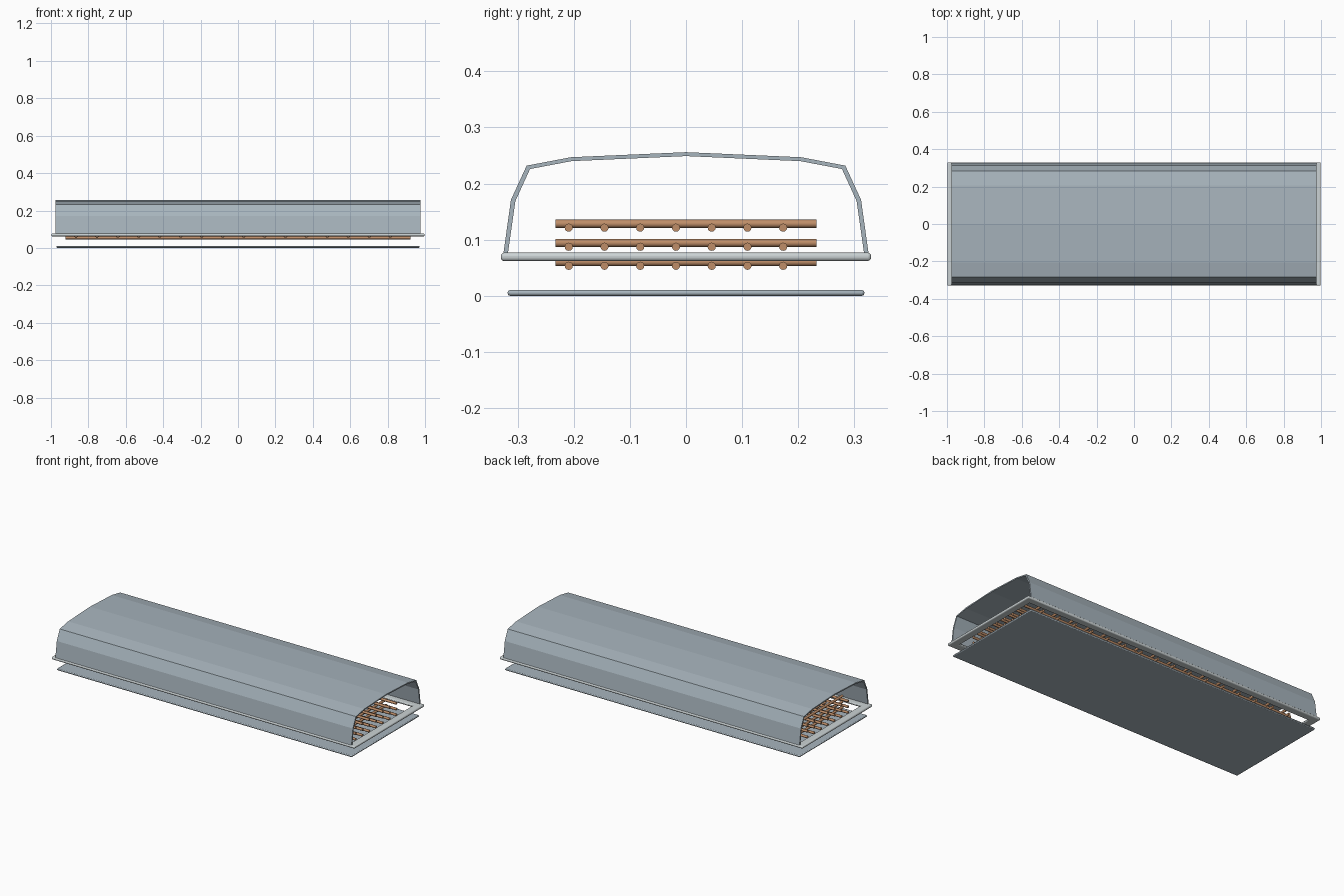
import bpy, bmesh, math

if "Cube" in bpy.data.objects:
    bpy.data.objects.remove(bpy.data.objects["Cube"])


def material(name, rgb):
    m = bpy.data.materials.new(name)
    m.diffuse_color = (*rgb, 1)
    m.use_nodes = True
    m.node_tree.nodes["Principled BSDF"].inputs["Base Color"].default_value = m.diffuse_color
    return m


STEEL = material("blue grey steel", (0.39, 0.46, 0.51))
PALE = material("pale grey trim", (0.60, 0.65, 0.66))
COPPER = material("copper", (0.52, 0.27, 0.14))


def finish(name, bm, mat, smooth=None):
    bmesh.ops.recalc_face_normals(bm, faces=bm.faces[:])
    me = bpy.data.meshes.new(name)
    bm.to_mesh(me)
    bm.free()
    ob = bpy.data.objects.new(name, me)
    bpy.context.collection.objects.link(ob)
    me.materials.append(mat)
    if smooth:
        bpy.ops.object.select_all(action='DESELECT')
        ob.select_set(True)
        bpy.context.view_layer.objects.active = ob
        bpy.ops.object.shade_smooth_by_angle(angle=math.radians(smooth))
    return ob


def add_bevel(ob, width, segments):
    b = ob.modifiers.new("rounded edges", 'BEVEL')
    b.width, b.segments = width, segments
    b.limit_method = 'ANGLE'


# Arched cover: thin open-ended shell extruded along x
outer = [(-.327, .064), (-.312, .171), (-.284, .232), (-.205, .247), (0, .256)]
inner = [(-.319, .064), (-.304, .169), (-.278, .226), (-.204, .240), (0, .249)]


def mirrored(p):
    return p + [(-y, z) for y, z in p[-2::-1]]


outer, inner = mirrored(outer), mirrored(inner)
bm = bmesh.new()
rings = [[[bm.verts.new((x, y, z)) for y, z in p] for p in (outer, inner)]
         for x in (-.975, .975)]
(o0, i0), (o1, i1) = rings
for k in range(len(outer) - 1):
    bm.faces.new((o0[k], o0[k + 1], o1[k + 1], o1[k]))
    bm.faces.new((i0[k], i0[k + 1], i1[k + 1], i1[k]))
    bm.faces.new((o0[k], o0[k + 1], i0[k + 1], i0[k]))
    bm.faces.new((o1[k], o1[k + 1], i1[k + 1], i1[k]))
for k in (0, -1):
    bm.faces.new((o0[k], o1[k], i1[k], i0[k]))
finish("arched_cover", bm, STEEL)

# Rim frame: flat rectangular ring with rounded edges
bm = bmesh.new()


def rectangle(x, y, z):
    return [bm.verts.new((sx * x, sy * y, z))
            for sx, sy in ((-1, -1), (1, -1), (1, 1), (-1, 1))]


loops = [rectangle(.998, .33, .062), rectangle(.998, .33, .077),
         rectangle(.953, .285, .077), rectangle(.953, .285, .062)]
for a, b in zip(loops, loops[1:] + loops[:1]):
    for k in range(4):
        j = (k + 1) % 4
        bm.faces.new((a[k], a[j], b[j], b[k]))
add_bevel(finish("rim_frame", bm, PALE, 40), .006, 3)

# Base plate with softened edges
bm = bmesh.new()
bmesh.ops.create_cube(bm, size=1)
for v in bm.verts:
    v.co.x *= 1.942
    v.co.y *= .636
    v.co.z = .0105 * (v.co.z + .5)
add_bevel(finish("base_plate", bm, STEEL, 40), .0045, 2)


# Grilles: long rods with cross rods resting on them, three layers
def rod(bm, axis, half, a, z, r=.0073, n=12):
    ends = []
    for s in (-half, half):
        ring = []
        for k in range(n):
            t = 2 * math.pi * k / n
            u, w = a + r * math.cos(t), z + r * math.sin(t)
            ring.append(bm.verts.new((s, u, w) if axis == 'x' else (u, s, w)))
        bm.faces.new(ring)
        ends.append(ring)
    for k in range(n):
        j = (k + 1) % n
        bm.faces.new((ends[0][k], ends[0][j], ends[1][j], ends[1][k]))


for layer, z in enumerate((.0535, .0875, .1215)):
    bm = bmesh.new()
    for i in range(7):
        rod(bm, 'x', .923, -.209 + .0637 * i, z)
    for i in range(16):
        rod(bm, 'y', .233, -.866 + .112 * i, z + .0068)
    finish(f"rod_grille_{layer + 1}", bm, COPPER, 40)
